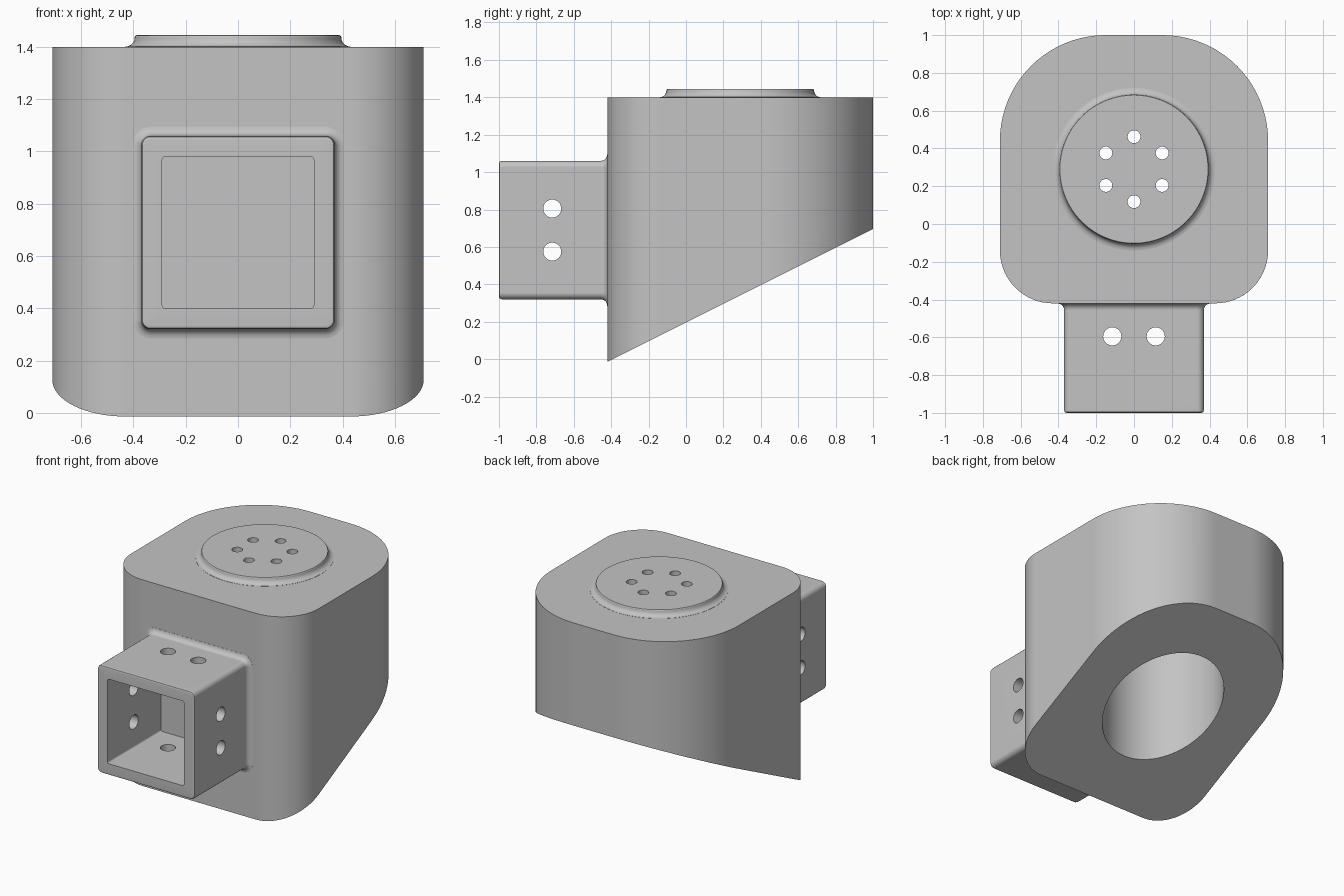
import bpy, bmesh
from math import pi, sin, cos
from mathutils import Matrix

if "Cube" in bpy.data.objects:
    bpy.data.objects.remove(bpy.data.objects["Cube"])

grey = bpy.data.materials.new("plain_grey")
grey.use_nodes = True
grey.diffuse_color = (0.55, 0.55, 0.55, 1)
grey.node_tree.nodes["Principled BSDF"].inputs["Base Color"].default_value = (0.55, 0.55, 0.55, 1)

BORE_Y = 0.29      # axis of the bore and the top disc
FRONT_Y = -0.42    # front wall of the body
BOX_Z = 0.69       # centre height of the socket
TOP = 1.4


def arc(cx, cy, r, start, steps):
    """Quarter circle of points, counter-clockwise from the start angle."""
    return [(cx + r * cos(start + pi / 2 * i / steps),
             cy + r * sin(start + pi / 2 * i / steps)) for i in range(steps + 1)]


def make_object(name, bm):
    bmesh.ops.recalc_face_normals(bm, faces=bm.faces)
    mesh = bpy.data.meshes.new(name)
    bm.to_mesh(mesh)
    bm.free()
    mesh.materials.append(grey)
    obj = bpy.data.objects.new(name, mesh)
    bpy.context.collection.objects.link(obj)
    return obj


def loft(rings, ring_closed=False):
    """Skin matching rings; cap the ends, or join the last ring to the first."""
    bm = bmesh.new()
    loops = [[bm.verts.new(p) for p in ring] for ring in rings]
    n = len(loops[0])
    pairs = list(zip(loops, loops[1:]))
    if ring_closed:
        pairs.append((loops[-1], loops[0]))
    else:
        bm.faces.new(loops[0])
        bm.faces.new(loops[-1])
    for a, b in pairs:
        for i in range(n):
            j = (i + 1) % n
            bm.faces.new((a[i], a[j], b[j], b[i]))
    return bm


def cylinder(name, radius, depth, location, axis="Z", sides=32):
    bm = bmesh.new()
    turn = Matrix.Rotation(pi / 2, 4, "Y") if axis == "X" else Matrix()
    bmesh.ops.create_cone(bm, cap_ends=True, segments=sides, radius1=radius, radius2=radius,
                          depth=depth, matrix=Matrix.Translation(location) @ turn)
    return make_object(name, bm)


# Body: rounded outline, flat top, sloping underside, softened rims
outline = (arc(0.15, 0.44, 0.56, 0, 20) + arc(-0.15, 0.44, 0.56, pi / 2, 20)
           + arc(-0.43, -0.14, 0.28, pi, 16) + arc(0.43, -0.14, 0.28, 1.5 * pi, 16))
bm = loft([[(x, y, 0.5 * y + 0.196) for x, y in outline],
           [(x, y, TOP) for x, y in outline]])
rims = [e for e in bm.edges if any(len(f.verts) > 4 for f in e.link_faces)]
bmesh.ops.bevel(bm, geom=rims, offset=0.035, segments=5, profile=0.5, affect="EDGES")
body = make_object("mount_body", bm)

# Top disc: flared foot, small rounded lip
disc_profile = [(0.43, TOP - 0.02)]
disc_profile += [(0.43 - 0.035 * sin(t * pi / 10), TOP + 0.036 - 0.035 * cos(t * pi / 10))
                 for t in range(6)]
disc_profile += [(0.395, 1.438), (0.392, 1.443), (0.387, 1.445)]
disc = make_object("top_disc", loft(
    [[(r * cos(2 * pi * i / 96), BORE_Y + r * sin(2 * pi * i / 96), z) for i in range(96)]
     for r, z in disc_profile]))


# Square socket: hollow tube with a flared root and rounded front lip
def square_ring(half, radius, y):
    c = half - radius
    pts = [p for k, (sx, sz) in enumerate([(1, 1), (-1, 1), (-1, -1), (1, -1)])
           for p in arc(sx * c, sz * c, radius, k * pi / 2, 5)]
    return [(x, y, BOX_Z + z) for x, z in pts]


socket_rings = [square_ring(0.405, 0.07, FRONT_Y + 0.02)]
for t in range(6):
    a = t * pi / 10
    grow = 0.035 * (1 - sin(a))
    socket_rings.append(square_ring(0.37 + grow, 0.035 + grow, FRONT_Y - 0.001 - 0.035 * (1 - cos(a))))
socket_rings += [square_ring(0.37, 0.035, -0.985), square_ring(0.366, 0.031, -0.996),
                 square_ring(0.356, 0.022, -1.0), square_ring(0.29, 0.012, -1.0),
                 square_ring(0.29, 0.012, FRONT_Y + 0.02)]
socket = make_object("front_socket", loft(socket_rings, ring_closed=True))

# Cutters: large bore from below, ring of disc holes, crossing socket holes
cutters = [cylinder("bore_cutter", 0.39, 2.3, (0, BORE_Y, 0.15), sides=96)]
for k in range(6):
    a = pi / 2 + k * pi / 3
    cutters.append(cylinder("disc_hole_cutter", 0.034, 0.4,
                            (0.172 * cos(a), BORE_Y + 0.172 * sin(a), TOP), sides=24))
for side in (-1, 1):
    cutters.append(cylinder("side_hole_cutter", 0.048, 1.2, (0, -0.715, BOX_Z + side * 0.115), "X"))
    cutters.append(cylinder("top_hole_cutter", 0.048, 1.2, (side * 0.115, -0.595, BOX_Z)))

# Fuse the parts, cut the holes, then drop the helpers
steps = [(disc, "UNION"), (socket, "UNION")] + [(c, "DIFFERENCE") for c in cutters]
for helper, operation in steps:
    helper.hide_render = True
    mod = body.modifiers.new(helper.name, "BOOLEAN")
    mod.operation = operation
    mod.solver = "EXACT"
    mod.object = helper
bpy.context.view_layer.update()
fused = bpy.data.meshes.new_from_object(body.evaluated_get(bpy.context.evaluated_depsgraph_get()))
body.modifiers.clear()
body.data = fused
fused.materials.clear()
fused.materials.append(grey)
for helper, _ in steps:
    bpy.data.objects.remove(helper)

# Smooth shading with crisp hole edges
bpy.ops.object.select_all(action="DESELECT")
body.select_set(True)
bpy.context.view_layer.objects.active = body
bpy.ops.object.shade_smooth_by_angle(angle=pi / 5)
weighted = body.modifiers.new("even_normals", "WEIGHTED_NORMAL")
weighted.keep_sharp = True
